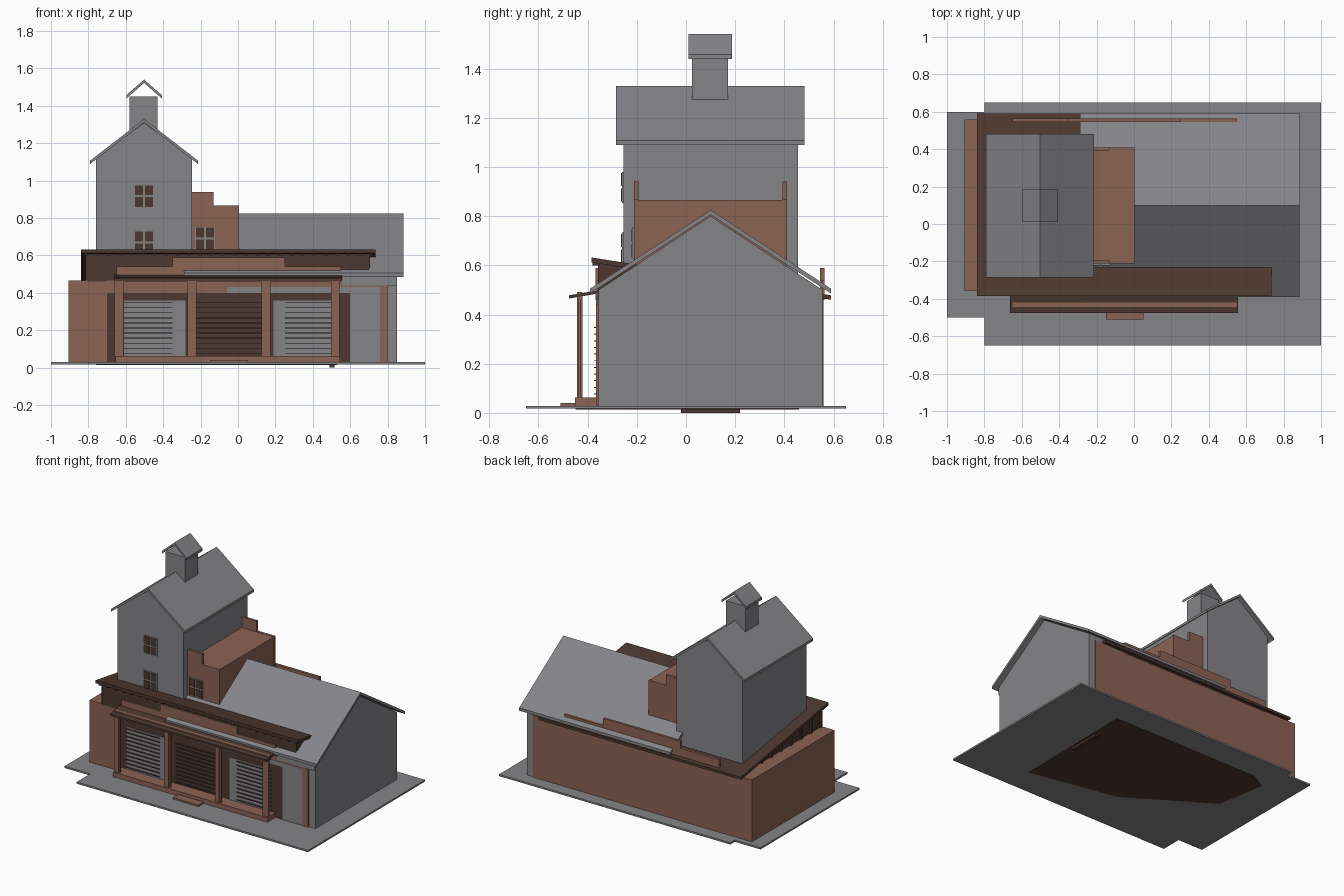
import bpy, bmesh

cube = bpy.data.objects.get("Cube")
if cube:
    bpy.data.objects.remove(cube)


def material(name, colour):
    m = bpy.data.materials.new(name)
    m.use_nodes = True
    m.diffuse_color = (*colour, 1)
    bsdf = next(n for n in m.node_tree.nodes if n.type == 'BSDF_PRINCIPLED')
    bsdf.inputs["Base Color"].default_value = (*colour, 1)
    return m


GREY = material("weathered grey", (0.235, 0.235, 0.25))
BROWN = material("red brown boards", (0.265, 0.125, 0.09))
DARK = material("dark brown timber", (0.075, 0.04, 0.03))


def prism(name, points, axis, start, end, mat):
    """Extrude a profile along an axis; the profile uses the other two axes in order."""
    def place(p, d):
        co = list(p)
        co.insert("xyz".index(axis), d)
        return co
    bm = bmesh.new()
    low = [bm.verts.new(place(p, start)) for p in points]
    high = [bm.verts.new(place(p, end)) for p in points]
    bm.faces.new(low)
    bm.faces.new(high[::-1])
    n = len(points)
    for i in range(n):
        j = (i + 1) % n
        bm.faces.new((low[i], high[i], high[j], low[j]))
    bmesh.ops.recalc_face_normals(bm, faces=bm.faces)
    mesh = bpy.data.meshes.new(name)
    bm.to_mesh(mesh)
    bm.free()
    mesh.materials.append(mat)
    obj = bpy.data.objects.new(name, mesh)
    bpy.context.collection.objects.link(obj)
    return obj


def box(name, x, y, z, mat):
    pts = [(x[0], y[0]), (x[1], y[0]), (x[1], y[1]), (x[0], y[1])]
    return prism(name, pts, "z", z[0], z[1], mat)


def gable_roof(name, axis, centre, half, ridge, eave, span, mat, thick=0.02):
    l, r = centre - half, centre + half
    pts = [(l, eave), (centre, ridge), (r, eave),
           (r, eave - thick), (centre, ridge - thick), (l, eave - thick)]
    return prism(name, pts, axis, *span, mat)


def house(name, axis, centre, half, base, eave, peak, span, mat):
    l, r = centre - half, centre + half
    pts = [(l, base), (r, base), (r, eave), (centre, peak), (l, eave)]
    return prism(name, pts, axis, *span, mat)


def window(name, x, z, wall_y):
    """Grey frame with four dark panes."""
    w, h, bar = 0.048, 0.058, 0.005
    box(name + "_frame", (x - w - bar, x + w + bar), (wall_y - 0.006, wall_y + 0.01),
        (z - h - bar, z + h + bar), GREY)
    for sx in (-1, 1):
        for sz in (-1, 1):
            xs = sorted((x + sx * bar, x + sx * w))
            zs = sorted((z + sz * bar, z + sz * h))
            box(name + "_pane", xs, (wall_y - 0.009, wall_y), zs, DARK)


def stepped_parapet(name, y):
    pts = [(-0.65, 0.46), (0.55, 0.46), (0.55, 0.54), (0.25, 0.54),
           (0.25, 0.59), (-0.35, 0.59), (-0.35, 0.54), (-0.65, 0.54)]
    prism(name, pts, "y", y, y + 0.018, BROWN)


# Ground slab with its notched corners and the floor showing underneath
prism("ground_slab", [(-1, -0.5), (-0.8, -0.5), (-0.8, -0.65), (1, -0.65),
                      (1, 0.65), (-0.8, 0.65), (-0.8, 0.6), (-1, 0.6)],
      "z", 0.017, 0.029, GREY)
prism("floor_underside", [(0.52, -0.45), (0.53, 0.46), (-0.64, 0.46), (-0.76, 0.39),
                          (-0.7, 0.04), (-0.13, -0.32)], "z", 0.014, 0.02, DARK)
box("floor_joist", (0.49, 0.515), (-0.02, 0.22), (0, 0.02), DARK)

# Long brown store and grey gabled warehouse
box("store_body", (-0.905, 0.8), (-0.357, 0.56), (0.025, 0.465), BROWN)
house("warehouse", "x", 0.1, 0.455, 0.025, 0.5, 0.8, (-0.25, 0.85), GREY)
gable_roof("warehouse_roof", "x", 0.1, 0.49, 0.825, 0.505, (-0.29, 0.885), GREY)

# Shed roof rising towards the front, with ribbed dark walls beneath
prism("shed_roof", [(-0.385, 0.632), (0.59, 0.478), (0.59, 0.46), (-0.385, 0.612)],
      "x", -0.84, 0.735, DARK)
prism("shed_wall", [(-0.358, 0.46), (-0.358, 0.61), (0.5, 0.47), (0.5, 0.46)],
      "x", -0.805, 0.7, DARK)
prism("shed_wall_end", [(-0.358, 0.535), (-0.358, 0.61), (-0.25, 0.6), (-0.25, 0.535)],
      "x", 0.69, 0.705, DARK)
for i in range(7):
    y = -0.35 + i * 0.11
    box("shed_rib", (-0.815, -0.8), (y, y + 0.015), (0.46, 0.612 - (y + 0.385) * 0.156), DARK)
for i in range(26):
    x = -0.82 + i * 0.061
    box("rafter_tail", (x, x + 0.015), (-0.38, -0.35), (0.6, 0.614), DARK)
stepped_parapet("front_parapet", -0.368)
stepped_parapet("back_parapet", 0.545)

# Shop front: openings, panels and frame as thin plates
box("front_opening", (-0.7, 0.6), (-0.362, -0.355), (0.03, 0.4), DARK)
box("front_header", (-0.7, 0.8), (-0.363, -0.355), (0.4, 0.465), BROWN)
box("grey_strip", (-0.06, 0.76), (-0.365, -0.357), (0.4, 0.43), GREY)
box("grey_band", (0.56, 0.85), (-0.365, -0.357), (0.44, 0.495), GREY)
box("left_panel", (-0.61, -0.28), (-0.365, -0.357), (0.06, 0.36), GREY)
box("right_panel", (0.19, 0.51), (-0.365, -0.357), (0.06, 0.36), GREY)
box("end_panel", (0.6, 0.76), (-0.364, -0.355), (0.03, 0.42), GREY)
box("end_frame", (0.76, 0.8), (-0.366, -0.355), (0.03, 0.44), BROWN)

# Horizontal slats over the three bays
for name, x in (("left_slat", (-0.61, -0.35)), ("centre_slat", (-0.225, 0.13)),
                ("right_slat", (0.25, 0.51))):
    for i in range(11):
        z = 0.075 + i * 0.027
        box(name, x, (-0.374, -0.36), (z, z + 0.004), DARK)

# Porch
box("porch_deck", (-0.655, 0.545), (-0.452, -0.355), (0.025, 0.062), BROWN)
box("porch_step", (-0.15, 0.05), (-0.51, -0.45), (0.028, 0.04), BROWN)
for x in (-0.635, -0.245, 0.15, 0.52):
    box("porch_post", (x - 0.014, x + 0.014), (-0.443, -0.42), (0.06, 0.48), BROWN)
    box("post_trim", (x - 0.024, x + 0.024), (-0.438, -0.426), (0.06, 0.47), BROWN)
box("porch_beam", (-0.65, 0.55), (-0.443, -0.42), (0.458, 0.491), BROWN)
prism("porch_roof", [(-0.475, 0.478), (-0.36, 0.498), (-0.36, 0.485), (-0.475, 0.465)],
      "x", -0.663, 0.555, DARK)

# Brown middle block with stepped end walls
box("middle_block", (-0.25, 0.003), (-0.2, 0.4), (0.45, 0.865), BROWN)
for y in (-0.212, 0.392):
    prism("middle_end_wall", [(-0.25, 0.45), (0.005, 0.45), (0.005, 0.867), (-0.13, 0.867),
                              (-0.13, 0.94), (-0.25, 0.94)], "y", y, y + 0.018, BROWN)
window("middle_window", -0.177, 0.69, -0.212)

# Tower
house("tower", "y", -0.502, 0.257, 0.45, 1.115, 1.31, (-0.255, 0.455), GREY)
gable_roof("tower_roof", "y", -0.502, 0.288, 1.33, 1.107, (-0.285, 0.482), GREY, 0.018)
for z in (0.67, 0.917):
    window("tower_window", -0.502, z, -0.255)

# Cupola with an open gabled cap
box("cupola", (-0.58, -0.43), (0.025, 0.17), (1.2, 1.45), GREY)
gable_roof("cupola_roof", "y", -0.502, 0.095, 1.54, 1.457, (0.01, 0.187), GREY, 0.018)
